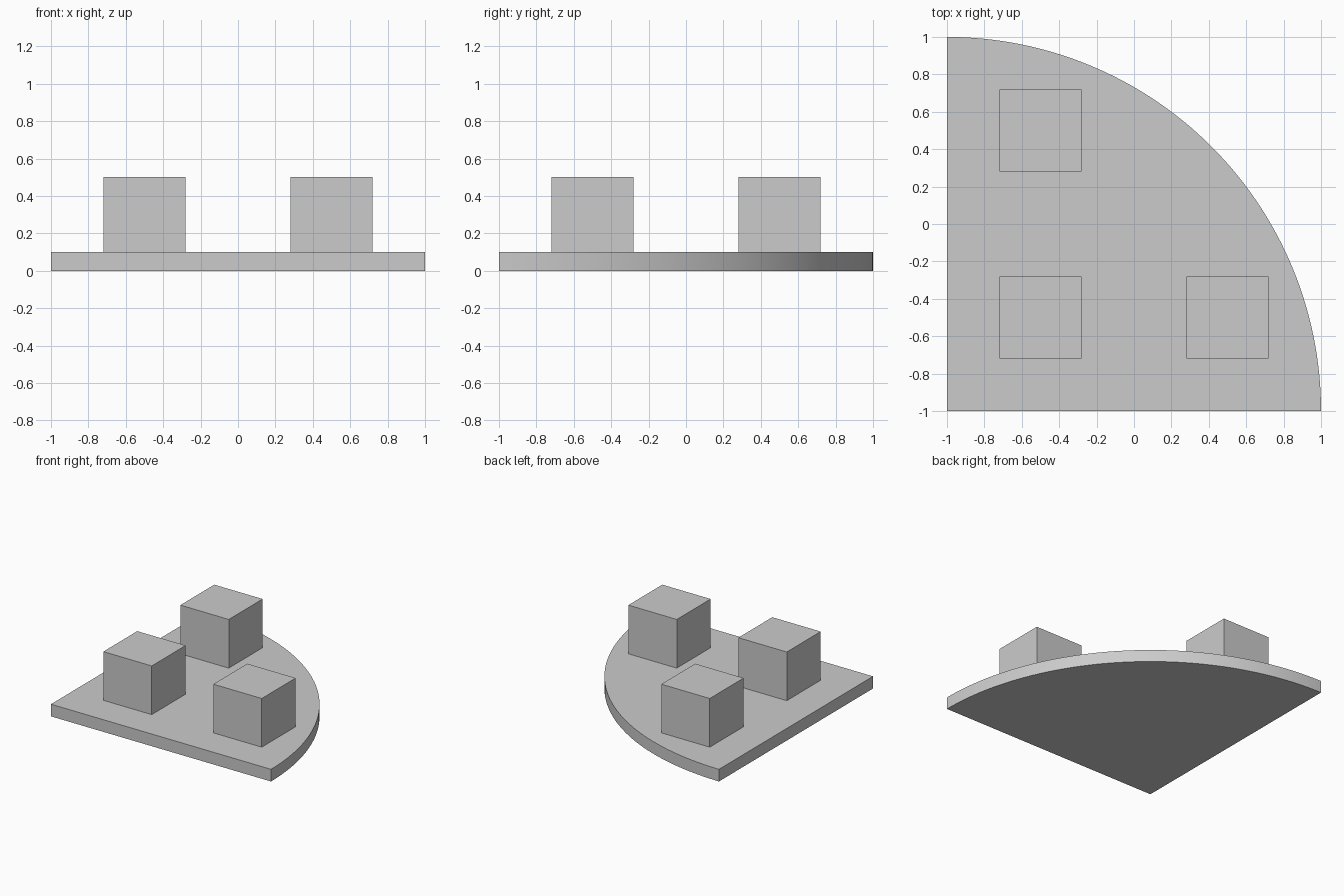
import bpy
import bmesh
from math import cos, sin, pi, radians

cube = bpy.data.objects.get("Cube")
if cube:
    bpy.data.objects.remove(cube, do_unlink=True)

# One plain grey for every part
GREY = (0.6, 0.6, 0.6, 1)
grey = bpy.data.materials.new("plain grey")
grey.use_nodes = True
grey.diffuse_color = GREY
grey.node_tree.nodes["Principled BSDF"].inputs["Base Color"].default_value = GREY


def add_prism(name, outline, bottom, top):
    """Extrude a counter-clockwise outline from bottom to top."""
    bm = bmesh.new()
    base = bm.faces.new([bm.verts.new((x, y, bottom)) for x, y in outline])
    new = bmesh.ops.extrude_face_region(bm, geom=[base], use_keep_orig=True)["geom"]
    for v in new:
        if isinstance(v, bmesh.types.BMVert):
            v.co.z = top
    bmesh.ops.recalc_face_normals(bm, faces=bm.faces)
    mesh = bpy.data.meshes.new(name)
    bm.to_mesh(mesh)
    bm.free()
    mesh.materials.append(grey)
    obj = bpy.data.objects.new(name, mesh)
    bpy.context.collection.objects.link(obj)
    return obj


# Quarter-round base plate with its square corner at the front right
RADIUS, STEPS = 2, 64
arc = [pi / 2 * i / STEPS for i in range(STEPS + 1)]
outline = [(-1, -1)] + [(RADIUS * cos(a) - 1, RADIUS * sin(a) - 1) for a in arc]
plate = add_prism("base_plate", outline, 0, 0.1)
bpy.ops.object.select_all(action="DESELECT")
plate.select_set(True)
bpy.context.view_layer.objects.active = plate
bpy.ops.object.shade_smooth_by_angle(angle=radians(30))

# Three square blocks standing on the plate
HALF = 0.22
for name, cx, cy in (("corner_block", -0.5, -0.5),
                     ("left_block", 0.5, -0.5),
                     ("back_block", -0.5, 0.5)):
    square = [(cx + sx * HALF, cy + sy * HALF)
              for sx, sy in ((-1, -1), (1, -1), (1, 1), (-1, 1))]
    add_prism(name, square, 0.1, 0.5)
